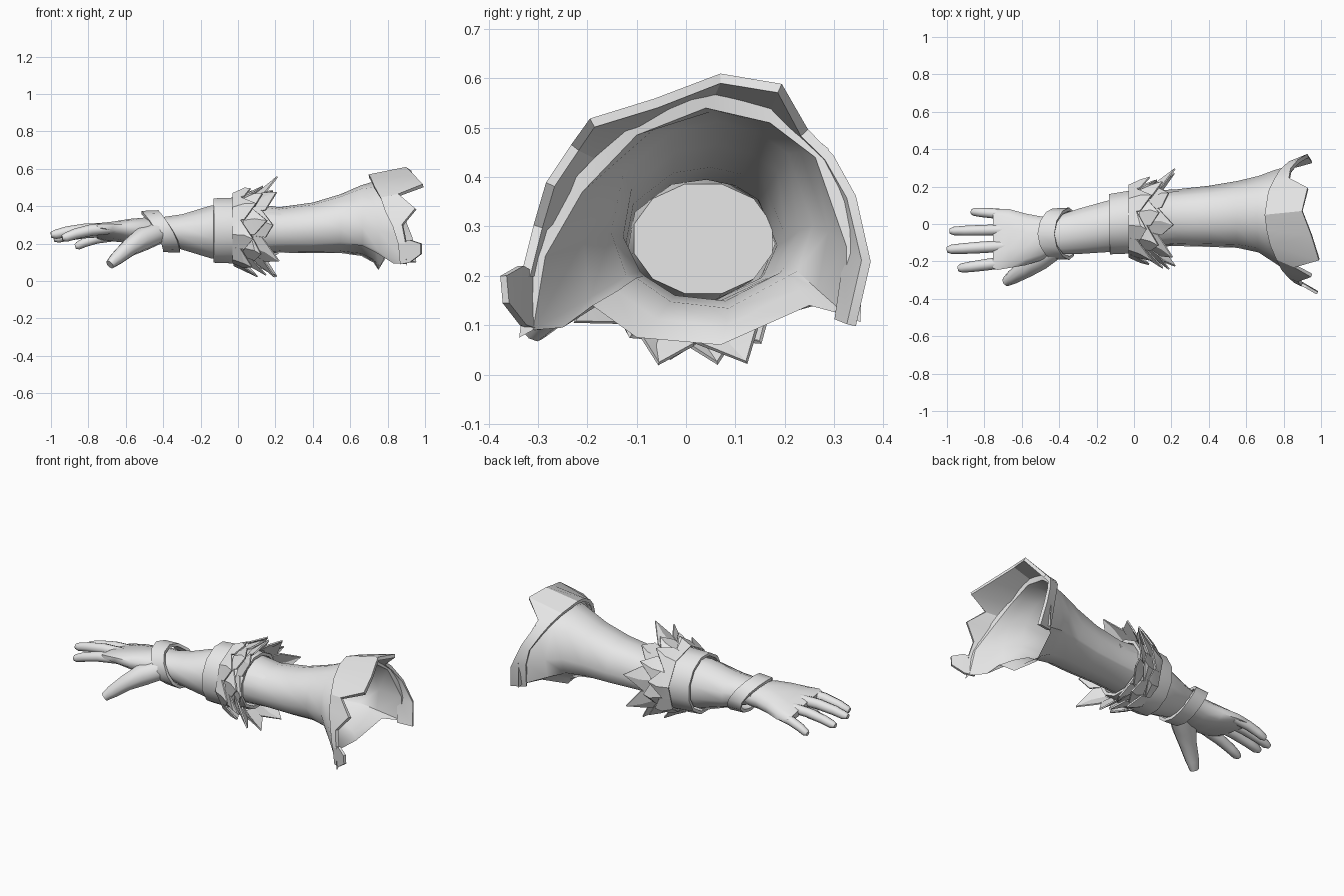
import bpy, math
from mathutils import Vector

if "Cube" in bpy.data.objects:
    bpy.data.objects.remove(bpy.data.objects["Cube"])

grey = bpy.data.materials.new("plain_grey")
grey.diffuse_color = (0.8, 0.8, 0.8, 1)
grey.use_nodes = True
grey.node_tree.nodes["Principled BSDF"].inputs["Base Color"].default_value = grey.diffuse_color


def make(name, verts, faces, thick=0, offset=1, angle=40):
    me = bpy.data.meshes.new(name)
    me.from_pydata([tuple(v) for v in verts], [], faces)
    me.materials.append(grey)
    ob = bpy.data.objects.new(name, me)
    bpy.context.collection.objects.link(ob)
    bpy.ops.object.select_all(action='DESELECT')
    ob.select_set(True)
    bpy.context.view_layer.objects.active = ob
    bpy.ops.object.mode_set(mode='EDIT')
    bpy.ops.mesh.select_all(action='SELECT')
    bpy.ops.mesh.normals_make_consistent(inside=False)
    bpy.ops.object.mode_set(mode='OBJECT')
    if thick:
        mod = ob.modifiers.new("thickness", 'SOLIDIFY')
        mod.thickness, mod.offset = thick, offset
        bpy.ops.object.modifier_apply(modifier=mod.name)
    bpy.ops.object.shade_smooth_by_angle(angle=math.radians(angle))
    return ob


def bridge(rings, closed=True, cap0=False, cap1=False):
    n = len(rings[0])
    verts = [v for r in rings for v in r]
    faces = [(i * n + j, i * n + (j + 1) % n, (i + 1) * n + (j + 1) % n, (i + 1) * n + j)
             for i in range(len(rings) - 1) for j in range(n if closed else n - 1)]
    if cap0:
        faces.append(tuple(range(n)))
    if cap1:
        faces.append(tuple(range(len(verts) - n, len(verts))))
    return verts, faces


def oval(x, y0, y1, z0, z1, n=12, slope=0, power=1.0):
    """Cross-section in the yz plane; slope lowers the +y side."""
    pts = []
    for k in range(n):
        a = 2 * math.pi * (k + 0.5) / n
        c, s = math.cos(a), math.sin(a)
        dy = (y1 - y0) / 2 * math.copysign(abs(c) ** power, c)
        dz = (z1 - z0) / 2 * math.copysign(abs(s) ** power, s)
        pts.append((x, (y0 + y1) / 2 + dy, (z0 + z1) / 2 + dz - slope * dy))
    return pts


def digit(name, path, radii, n=8):
    """Rounded finger along a path."""
    path = [Vector(p) for p in path]
    rings = []
    for i, (p, r) in enumerate(zip(path, radii)):
        t = (path[min(i + 1, len(path) - 1)] - path[max(i - 1, 0)]).normalized()
        u = t.cross(Vector((0, 0, 1))).normalized()
        w = u.cross(t)
        rings.append([p + r * (u * math.cos(2 * math.pi * k / n) + w * math.sin(2 * math.pi * k / n))
                      for k in range(n)])
    make(name, *bridge(rings, True, True, True), angle=50)


# Forearm with a closed end inside the sleeve
make("forearm", *bridge([oval(-0.46, -0.165, 0.04, 0.215, 0.345), oval(-0.40, -0.165, 0.05, 0.20, 0.345),
                         oval(-0.30, -0.165, 0.085, 0.165, 0.36), oval(-0.14, -0.155, 0.13, 0.115, 0.41),
                         oval(0.05, -0.13, 0.165, 0.14, 0.41), oval(0.24, -0.11, 0.18, 0.16, 0.39)],
                        True, True, True))

# Palm
make("palm", *bridge([oval(-0.43, -0.16, 0.045, 0.205, 0.34), oval(-0.50, -0.20, 0.045, 0.20, 0.34, 12, 0.05),
                      oval(-0.58, -0.225, 0.06, 0.205, 0.33, 12, 0.1, 0.9),
                      oval(-0.67, -0.24, 0.085, 0.22, 0.31, 12, 0.15, 0.8),
                      oval(-0.73, -0.25, 0.085, 0.235, 0.295, 12, 0.18, 0.75),
                      oval(-0.755, -0.24, 0.08, 0.245, 0.285, 12, 0.18, 0.75)], True, True, True), angle=60)

# Fingers: base point, tip point, thickness
for name, base, tip, r in (
        ("little_finger", (-0.66, 0.05, 0.24), (-0.87, 0.066, 0.185), 0.027),
        ("ring_finger", (-0.66, -0.03, 0.265), (-0.985, -0.038, 0.225), 0.029),
        ("middle_finger", (-0.66, -0.115, 0.28), (-1.0, -0.137, 0.247), 0.031),
        ("index_finger", (-0.66, -0.20, 0.285), (-0.94, -0.238, 0.23), 0.031)):
    b, t = Vector(base), Vector(tip)
    up = Vector((0, 0, 0.012))
    digit(name, [b, b.lerp(t, 0.45) + up, b.lerp(t, 0.75) + up * 0.7, b.lerp(t, 0.93), t],
          [r, r, r * 0.92, r * 0.8, r * 0.5])

# Thumb, wide where it joins the palm
digit("thumb", [(-0.42, -0.125, 0.26), (-0.51, -0.185, 0.225), (-0.58, -0.24, 0.18),
                (-0.65, -0.285, 0.12), (-0.685, -0.31, 0.088)], [0.06, 0.066, 0.05, 0.038, 0.026])

# Wrist band, peaked toward the hand on top
N = 12
rings = [[], []]
for k in range(N):
    a = 2 * math.pi * k / N
    c, s = math.cos(a), math.sin(a)
    x = -0.355 - 0.115 * ((s + 1) / 2) ** 1.7
    for ring, dx, g in ((rings[0], -0.045, 1.0), (rings[1], 0.045, 1.04)):
        ring.append((x + dx, -0.052 + 0.117 * g * c, 0.265 + 0.092 * g * s))
make("wrist_band", *bridge(rings), thick=0.018)

# Cuff around the forearm
make("forearm_cuff", *bridge([oval(-0.13, -0.15, 0.148, 0.11, 0.43), oval(0.0, -0.145, 0.17, 0.105, 0.435),
                              oval(0.12, -0.13, 0.18, 0.13, 0.42)]), thick=0.018)

# Three rows of broad pointed leaves, flaring away from the hand
for row, (xb, xt, rb, rt, n, ph) in enumerate(((-0.025, 0.085, 0.178, 0.24, 8, 0.15),
                                               (0.03, 0.14, 0.172, 0.24, 8, 0.65),
                                               (0.085, 0.205, 0.165, 0.275, 9, 0.25))):
    verts, faces = [], []
    for k in range(n):
        wob = 0.018 * math.sin(k * 2.4 + row)

        def at(off, x, r):
            a = 2 * math.pi * (k + off + ph) / n
            return (x, 0.015 + r * math.cos(a) * 0.98, 0.272 + r * math.sin(a))
        mid, xm = rb * 0.5 + rt * 0.5, xb * 0.45 + xt * 0.55
        i = len(verts)
        # leaf with a raised centre fold: bases, shoulders, fold and tip
        verts += [at(-0.5, xb, rb), at(0, xb, rb + 0.015), at(0.5, xb, rb),
                  at(0.5, xm, mid - 0.005), at(0, xm, mid + 0.012),
                  at(-0.5, xm - 0.02, mid - 0.012), at(0.1, xt + wob, rt + wob)]
        faces += [(i, i + 1, i + 4, i + 5), (i + 1, i + 2, i + 3, i + 4),
                  (i + 5, i + 4, i + 6), (i + 4, i + 3, i + 6)]
    make("leaf_ruffle_%d" % (row + 1), verts, faces, thick=0.008, angle=25)

# Flared sleeve: the open rim as (x, y, z), lofted back to ovals
rim = [(0.76, -0.10, 0.075), (0.75, 0.07, 0.06), (0.80, 0.25, 0.14), (0.88, 0.325, 0.12),
       (0.88, 0.325, 0.26), (0.83, 0.262, 0.44), (0.79, 0.17, 0.51), (0.78, 0.04, 0.54),
       (0.78, -0.10, 0.485), (0.82, -0.21, 0.37), (0.88, -0.285, 0.24), (0.90, -0.31, 0.09),
       (0.83, -0.25, 0.095), (0.79, -0.19, 0.14)]
rings = []
for x, y0, y1, z0, z1, f in ((0.08, -0.125, 0.18, 0.14, 0.415, 0), (0.22, -0.12, 0.185, 0.15, 0.395, 0),
                             (0.40, -0.125, 0.205, 0.147, 0.42, 0), (0.55, -0.13, 0.23, 0.147, 0.465, 0),
                             (0.66, -0.14, 0.25, 0.14, 0.51, 0.1), (0.73, -0.16, 0.265, 0.12, 0.53, 0.4)):
    cy, cz, ring = (y0 + y1) / 2, (z0 + z1) / 2, []
    for p in rim:
        a = math.atan2((p[2] - 0.28) / 0.24, (p[1] - 0.02) / 0.32)
        q = Vector((x, cy + (y1 - y0) / 2 * math.cos(a), cz + (z1 - z0) / 2 * math.sin(a)))
        ring.append(q.lerp(Vector((x + (p[0] - 0.77) * 0.5, p[1], p[2])), f))
    rings.append(ring)
rings.append(rim)
make("sleeve", *bridge(rings), angle=50)

# Lip closing the gap between the sleeve rim and its trim
upper = [Vector(p) for p in rim[3:12]]
lip = [p + 0.032 * (p - Vector((p.x, 0.02, 0.27))).normalized() + Vector((0.005, 0, 0)) for p in upper]
make("sleeve_lip", *bridge([upper, lip], closed=False))

# Sleeve trim: inner edge and jagged outer edge, front-lower over the top to back-lower
inner = [(0.86, -0.305, 0.20), (0.83, -0.28, 0.29), (0.79, -0.235, 0.37),
         (0.765, -0.185, 0.44), (0.73, -0.11, 0.50), (0.71, -0.03, 0.545), (0.70, 0.05, 0.56),
         (0.72, 0.17, 0.53), (0.75, 0.23, 0.485), (0.78, 0.28, 0.43), (0.83, 0.325, 0.34),
         (0.85, 0.33, 0.25), (0.86, 0.31, 0.11)]
outer = [(0.90, -0.325, 0.20), (0.88, -0.30, 0.30), (0.95, -0.275, 0.385),
         (0.86, -0.225, 0.46), (0.99, -0.19, 0.51), (0.95, -0.06, 0.55), (0.90, 0.07, 0.60),
         (0.93, 0.19, 0.58), (0.83, 0.24, 0.49), (0.84, 0.29, 0.44), (0.88, 0.335, 0.36),
         (0.93, 0.365, 0.23), (0.95, 0.335, 0.10)]
make("sleeve_trim", *bridge([inner, outer], closed=False), thick=0.02, offset=0, angle=25)

# Lower front corner of the trim, curling outward
make("front_corner_flap", *bridge([[(0.86, -0.305, 0.20), (0.87, -0.30, 0.09)],
                                   [(0.92, -0.335, 0.22), (0.92, -0.33, 0.10)],
                                   [(0.98, -0.37, 0.20), (0.98, -0.365, 0.145)]], closed=False),
     thick=0.015, offset=0, angle=25)
